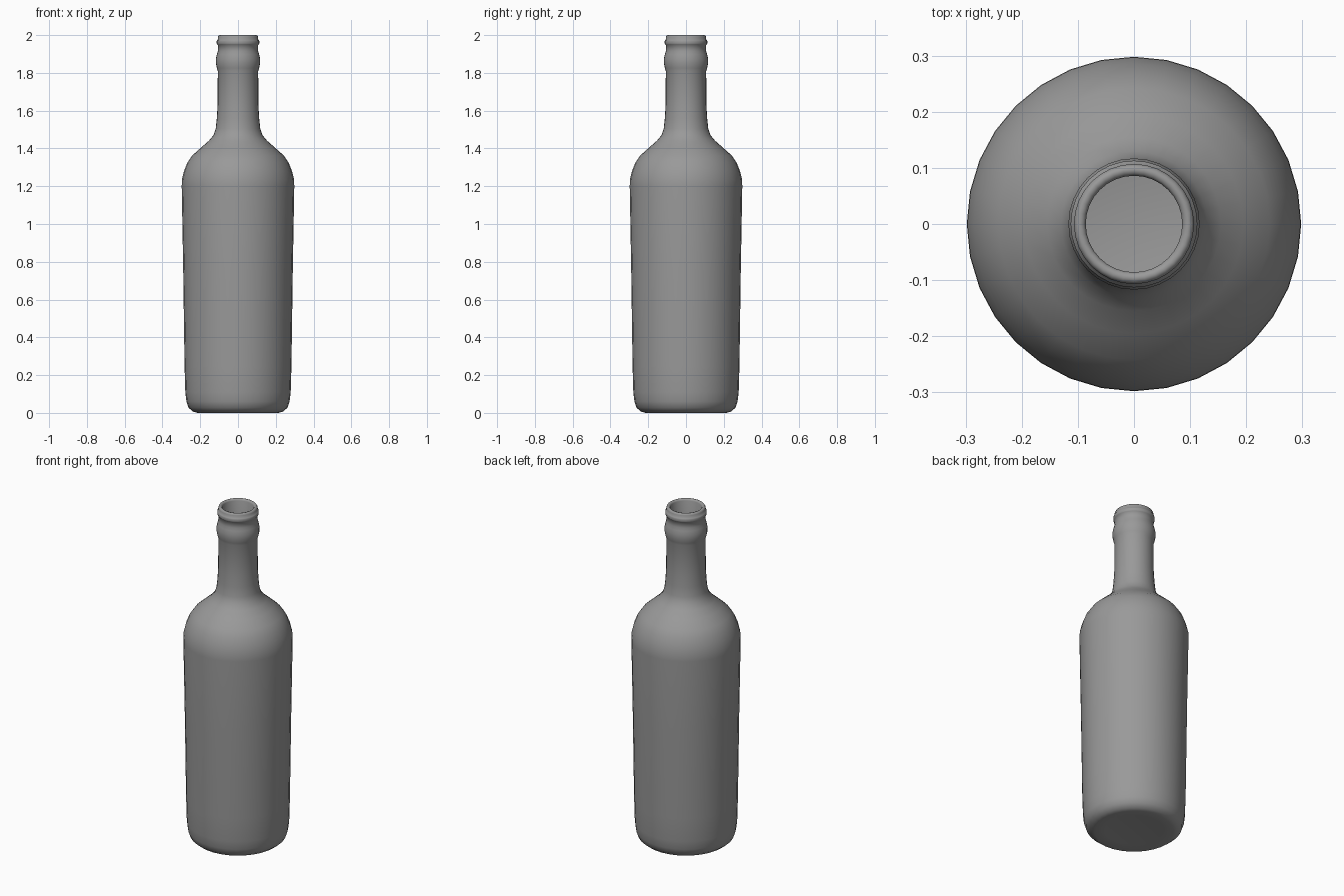
import bpy, bmesh, math

SIDES = 32

# Outer wall, from base centre up to the lip (radius, height)
outer = [(0, 0.008), (0.16, 0.006), (0.215, 0.0), (0.238, 0.007), (0.262, 0.027),
         (0.273, 0.06), (0.279, 0.11), (0.283, 0.25), (0.29, 0.75), (0.298, 1.2),
         (0.297, 1.235), (0.286, 1.28), (0.268, 1.325), (0.242, 1.363), (0.195, 1.405),
         (0.155, 1.44), (0.130, 1.47), (0.118, 1.505), (0.112, 1.56), (0.108, 1.63), (0.107, 1.81)]

# Neck band, thin ring and rounded lip
finish = [(0.112, 1.825), (0.117, 1.85), (0.117, 1.875), (0.112, 1.898), (0.107, 1.915),
          (0.107, 1.947), (0.111, 1.95), (0.113, 1.956), (0.113, 1.967), (0.111, 1.973),
          (0.107, 1.976), (0.107, 1.99), (0.103, 1.998), (0.097, 2.0), (0.09, 1.998), (0.086, 1.99)]

# Inner wall, from the mouth down to the floor
inner = [(0.086, 1.55), (0.095, 1.49), (0.14, 1.425), (0.22, 1.35), (0.265, 1.28),
         (0.275, 1.2), (0.262, 0.2), (0.24, 0.06), (0.2, 0.035), (0, 0.035)]


def lathe(name, profile):
    bm = bmesh.new()
    verts = [bm.verts.new((r, 0, z)) for r, z in profile]
    edges = [bm.edges.new(pair) for pair in zip(verts, verts[1:])]
    bmesh.ops.spin(bm, geom=verts + edges, cent=(0, 0, 0), axis=(0, 0, 1),
                   angle=math.tau, steps=SIDES, use_duplicate=False)
    bmesh.ops.remove_doubles(bm, verts=bm.verts[:], dist=1e-4)
    bmesh.ops.recalc_face_normals(bm, faces=bm.faces[:])
    mesh = bpy.data.meshes.new(name)
    bm.to_mesh(mesh)
    bm.free()
    obj = bpy.data.objects.new(name, mesh)
    bpy.context.collection.objects.link(obj)
    for p in mesh.polygons:
        p.use_smooth = True
    return obj


# Bottle in dark grey glass
bottle = lathe("bottle", outer + finish + inner)
glass = bpy.data.materials.new("dark_glass")
glass.diffuse_color = (0.32, 0.32, 0.32, 1)
bottle.data.materials.append(glass)
